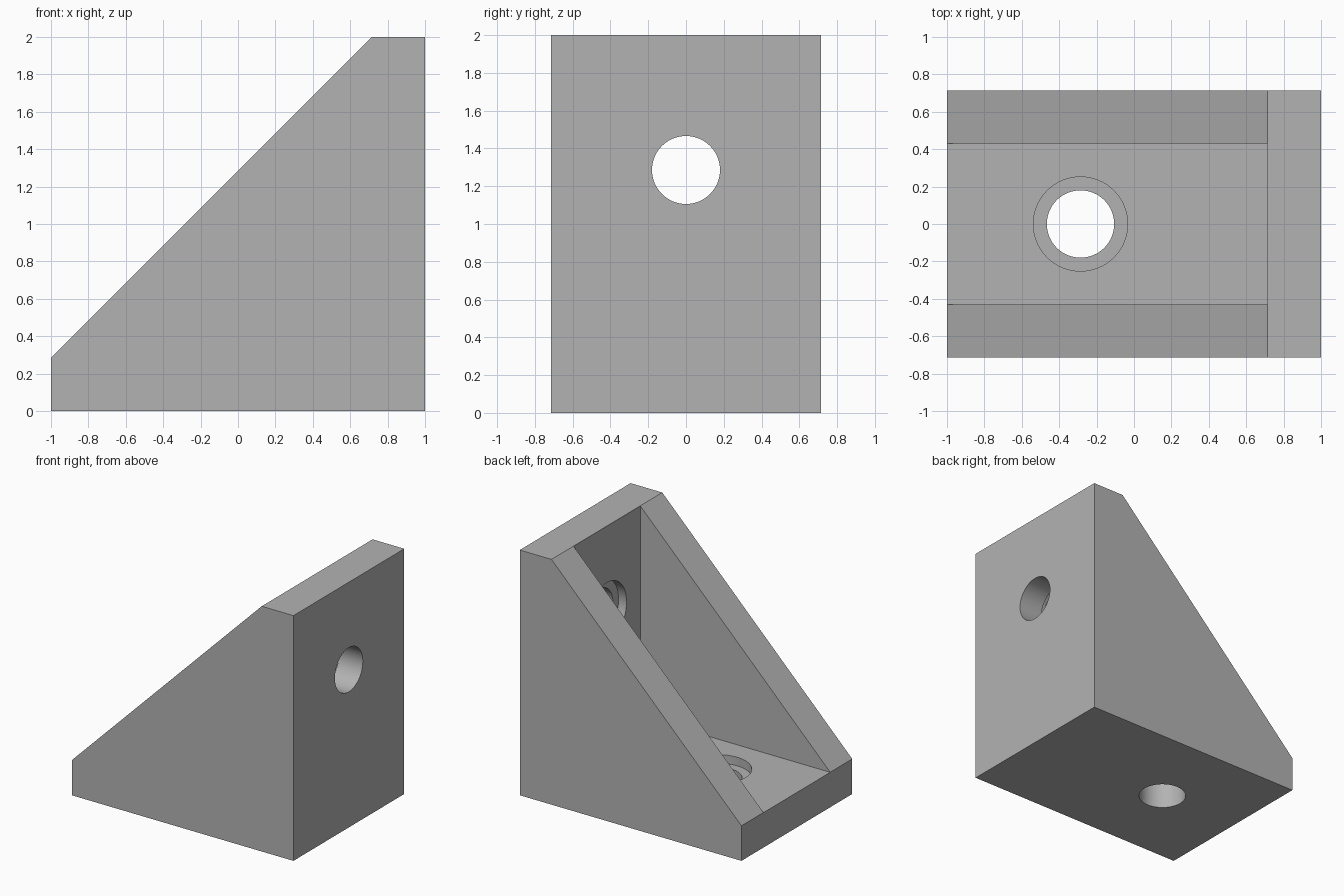
import bpy
import bmesh
from math import pi
from mathutils import Matrix, Vector

HALF_Y, WALL_Y = 0.714, 0.43    # outer and inner faces of the side walls
PLATE = 0.286                   # plate thickness
HOLE_R, BORE_R, BORE_D = 0.18, 0.252, 0.071

cube = bpy.data.objects.get("Cube")
if cube:
    bpy.data.objects.remove(cube)

grey = bpy.data.materials.new("plain_grey")
grey.use_nodes = True
colour = (0.45, 0.45, 0.45, 1)
grey.diffuse_color = colour
grey.node_tree.nodes["Principled BSDF"].inputs["Base Color"].default_value = colour


def make_object(name, bm):
    bmesh.ops.recalc_face_normals(bm, faces=bm.faces)
    mesh = bpy.data.meshes.new(name)
    bm.to_mesh(mesh)
    bm.free()
    mesh.materials.append(grey)
    obj = bpy.data.objects.new(name, mesh)
    bpy.context.collection.objects.link(obj)
    return obj


def prism(name, profile, half_y):
    """Extrude an x-z profile symmetrically along y."""
    bm = bmesh.new()
    face = bm.faces.new([bm.verts.new((x, -half_y, z)) for x, z in profile])
    side = bmesh.ops.extrude_face_region(bm, geom=[face])["geom"]
    verts = [v for v in side if isinstance(v, bmesh.types.BMVert)]
    bmesh.ops.translate(bm, verts=verts, vec=(0, 2 * half_y, 0))
    return make_object(name, bm)


def cylinder(name, radius, start, end):
    """Round cutter running from start to end."""
    a, b = Vector(start), Vector(end)
    turn = (b - a).to_track_quat('Z', 'Y').to_matrix().to_4x4()
    bm = bmesh.new()
    bmesh.ops.create_cone(bm, cap_ends=True, segments=64, radius1=radius, radius2=radius,
                          depth=(b - a).length, matrix=Matrix.Translation((a + b) / 2) @ turn)
    return make_object(name, bm)


# Solid wedge, then the open pocket between the side walls
bracket = prism("corner_bracket",
                [(-1, 0), (1, 0), (1, 2), (1 - PLATE, 2), (-1, PLATE)], HALF_Y)
floor, back = PLATE - 0.001, 1 - PLATE - 0.001
cutters = [prism("pocket_cutter",
                 [(-1.2, floor), (back, floor), (back, 2.2), (-1.2, 2.2)], WALL_Y)]

# Screw hole and counterbore through each plate
hx, hz = -PLATE, 1 + PLATE
cutters += [
    cylinder("base_hole_cutter", HOLE_R, (hx, 0, -0.1), (hx, 0, 0.5)),
    cylinder("base_bore_cutter", BORE_R, (hx, 0, PLATE - BORE_D), (hx, 0, 0.5)),
    cylinder("back_hole_cutter", HOLE_R, (1.1, 0, hz), (0.5, 0, hz)),
    cylinder("back_bore_cutter", BORE_R, (1 - PLATE + BORE_D, 0, hz), (0.5, 0, hz)),
]
for cutter in cutters:
    cutter.hide_render = True
    cutter.hide_set(True)
    cutter.display_type = 'WIRE'
    mod = bracket.modifiers.new(cutter.name, 'BOOLEAN')
    mod.operation = 'DIFFERENCE'
    mod.solver = 'EXACT'
    mod.object = cutter

# Bake the cuts, drop the cutters, smooth only the round walls
bpy.context.view_layer.update()
result = bracket.evaluated_get(bpy.context.evaluated_depsgraph_get())
bracket.data = bpy.data.meshes.new_from_object(result)
bracket.modifiers.clear()
for cutter in cutters:
    bpy.data.objects.remove(cutter)
bpy.context.view_layer.objects.active = bracket
bracket.select_set(True)
bpy.ops.object.shade_smooth_by_angle(angle=pi / 6)
